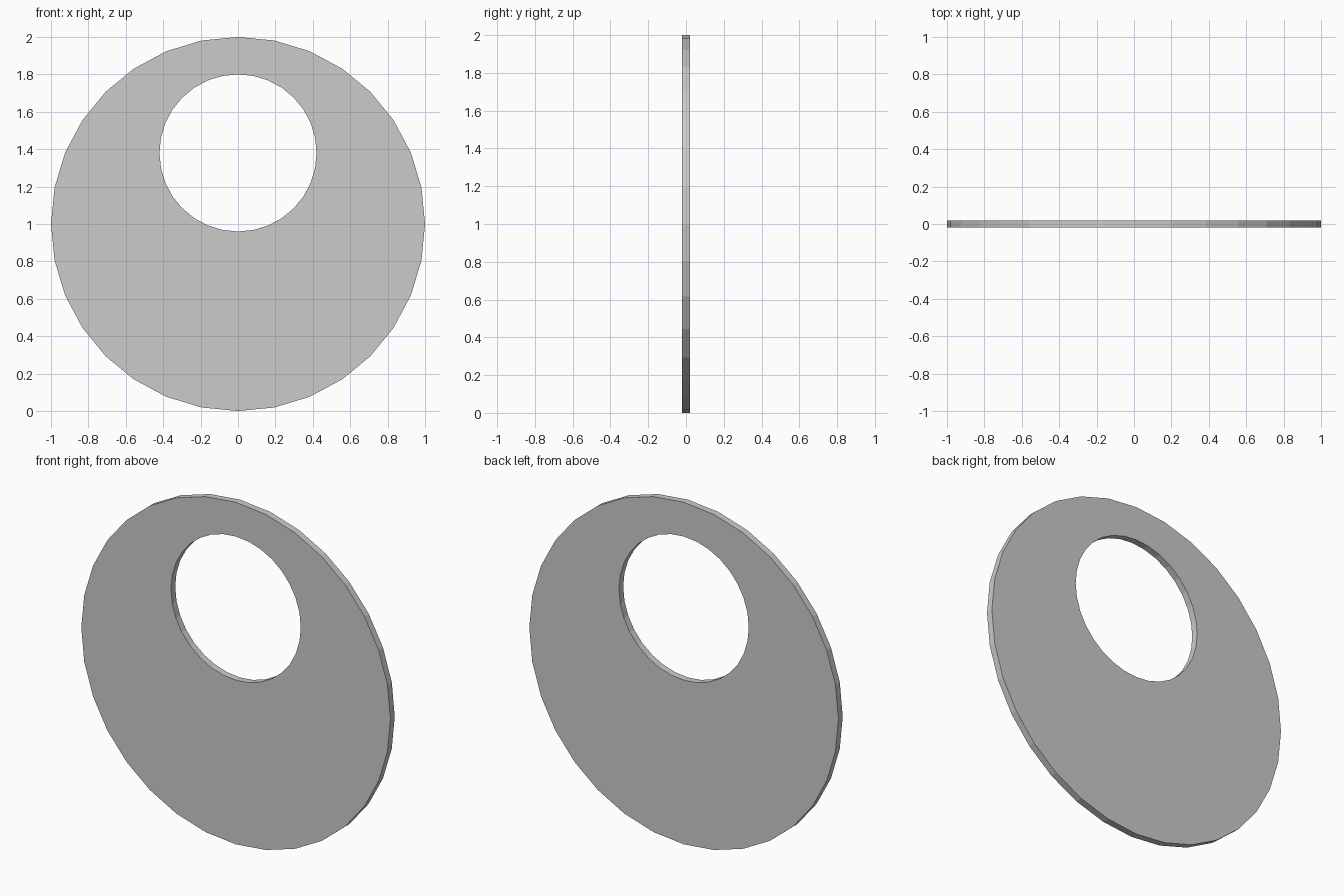
import bpy, bmesh
from math import sin, cos, tau

if "Cube" in bpy.data.objects:
    bpy.data.objects.remove(bpy.data.objects["Cube"])

SIDES = 32
HALF = 0.02


def ring(bm, radius, zc, y):
    return [bm.verts.new((radius * sin(tau * i / SIDES), y, zc + radius * cos(tau * i / SIDES)))
            for i in range(SIDES)]


def bridge(bm, a, b):
    for i in range(SIDES):
        j = (i + 1) % SIDES
        bm.faces.new((a[i], a[j], b[j], b[i]))


# Flat disc with an off-centre round hole
bm = bmesh.new()
rings = [ring(bm, 1.0, 1.0, -HALF), ring(bm, 1.0, 1.0, HALF),
         ring(bm, 0.42, 1.38, HALF), ring(bm, 0.42, 1.38, -HALF)]
for k in range(4):
    bridge(bm, rings[k], rings[(k + 1) % 4])
bmesh.ops.recalc_face_normals(bm, faces=bm.faces)

mesh = bpy.data.meshes.new("pierced_disc")
bm.to_mesh(mesh)
bm.free()
bpy.context.collection.objects.link(bpy.data.objects.new("pierced_disc", mesh))
